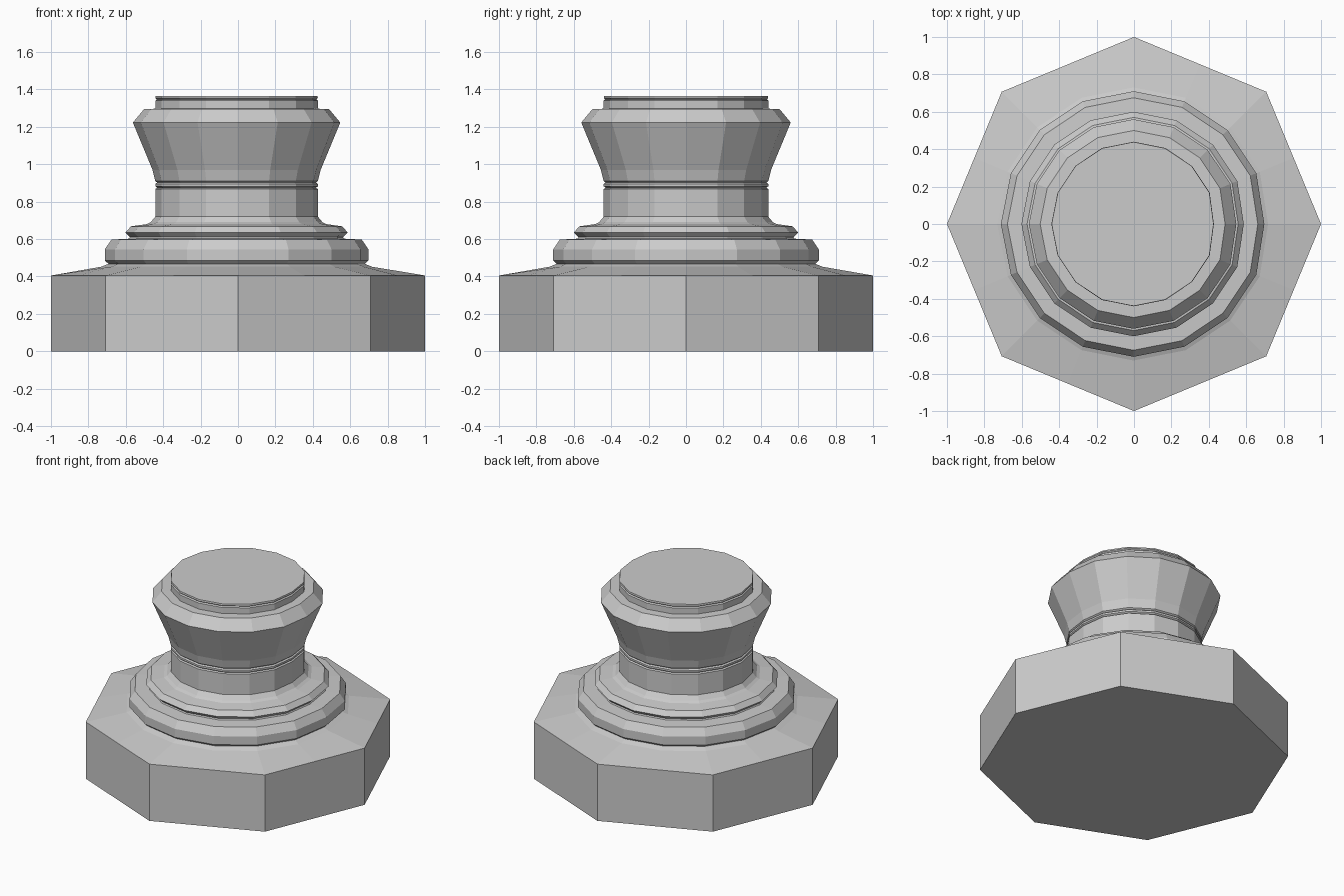
import bpy, bmesh, math

if "Cube" in bpy.data.objects:
    bpy.data.objects.remove(bpy.data.objects["Cube"])

N = 16


def round_ring(r, z):
    """16-sided ring; the seam corner on +x sits slightly inward."""
    pts = []
    for i in range(N):
        a = 2 * math.pi * i / N
        seam = 0.013 if i == 0 else 0.002
        pts.append((r * math.cos(a) - seam, r * math.sin(a), z))
    return pts


def octagon_ring(r, z):
    """Octagon with a point at the middle of every side, to match 16-sided rings."""
    pts = []
    for i in range(N):
        a = 2 * math.pi * i / N
        rr = r if i % 2 == 0 else r * math.cos(math.pi / 8)
        pts.append((rr * math.cos(a), rr * math.sin(a), z))
    return pts


def loft(name, rings):
    """Skin a stack of rings and cap both ends."""
    bm = bmesh.new()
    loops = [[bm.verts.new(p) for p in ring] for ring in rings]
    bm.faces.new(list(reversed(loops[0])))
    bm.faces.new(loops[-1])
    for lo, hi in zip(loops, loops[1:]):
        for i in range(N):
            j = (i + 1) % N
            bm.faces.new((lo[i], lo[j], hi[j], hi[i]))
    bmesh.ops.recalc_face_normals(bm, faces=bm.faces)
    mesh = bpy.data.meshes.new(name)
    bm.to_mesh(mesh)
    bm.free()
    obj = bpy.data.objects.new(name, mesh)
    bpy.context.collection.objects.link(obj)
    return obj


# Octagonal plinth with a shallow slope rising to the round foot
loft("plinth", [octagon_ring(1, 0), octagon_ring(1, 0.405),
                round_ring(0.73, 0.452), round_ring(0.69, 0.468)])

# Turned shaft: two mouldings, neck, flared head and cap
profile = [
    # lower moulding
    (0.69, 0.467), (0.71, 0.485), (0.71, 0.545), (0.675, 0.597), (0.58, 0.602),
    # upper moulding
    (0.575, 0.61), (0.60, 0.635), (0.57, 0.668), (0.485, 0.68),
    # neck
    (0.465, 0.69), (0.44, 0.72), (0.44, 0.868),
    # thin bead between two grooves
    (0.43, 0.874), (0.44, 0.882), (0.44, 0.895), (0.43, 0.902), (0.44, 0.91),
    # flared head
    (0.455, 0.97), (0.56, 1.223), (0.50, 1.295), (0.44, 1.297),
    # cap
    (0.44, 1.34), (0.432, 1.347), (0.44, 1.354), (0.438, 1.365),
]
loft("shaft", [round_ring(r, z) for r, z in profile])
